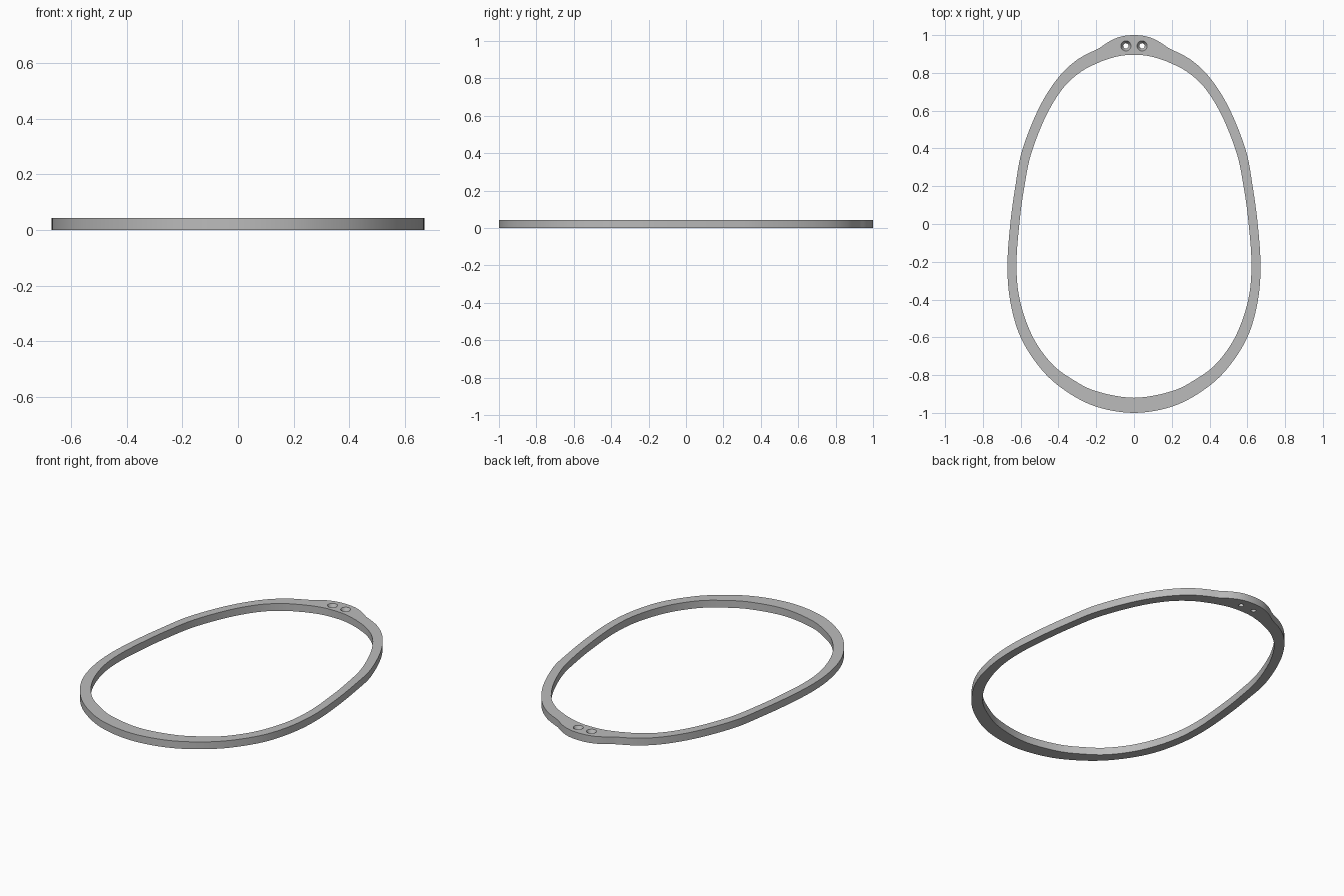
import bpy, bmesh, math
from mathutils import Vector

if "Cube" in bpy.data.objects:
    bpy.data.objects.remove(bpy.data.objects["Cube"])

HEIGHT = 0.043
STEPS = 6

grey = bpy.data.materials.new("plain_grey")
grey.use_nodes = True
colour = (0.5, 0.5, 0.5, 1)
grey.diffuse_color = colour
grey.node_tree.nodes["Principled BSDF"].inputs["Base Color"].default_value = colour


def mirrored(p):
    return (-p[0], p[1])


def smooth_path(points):
    """Smooth curve through points; ends on the centre line are kept level."""
    first = mirrored(points[1]) if points[0][0] == 0 else points[0]
    last = mirrored(points[-2]) if points[-1][0] == 0 else points[-1]
    p = [Vector(q) for q in [first, *points, last]]
    path = []
    for a, b, c, d in zip(p, p[1:], p[2:], p[3:]):
        for i in range(STEPS):
            t = i / STEPS
            path.append(0.5 * (2 * b + (c - a) * t + (2 * a - 5 * b + 4 * c - d) * t**2
                               + (3 * b - a - 3 * c + d) * t**3))
    return path + [p[-2]]


def full_loop(half):
    return half + [Vector(mirrored(q)) for q in half[-2:0:-1]]


# Half outlines from the front centre round to the back centre
outer_side = [(0, -1), (0.2, -0.967), (0.36, -0.885), (0.49, -0.77), (0.6, -0.6),
              (0.655, -0.41), (0.67, -0.22), (0.655, 0), (0.628, 0.2), (0.592, 0.39),
              (0.505, 0.61), (0.405, 0.77), (0.3, 0.87), (0.185, 0.93)]
outer_tab = [(0.185, 0.93), (0.13, 0.967), (0.07, 0.992), (0, 1)]
inner_side = [(0, -0.92), (0.2, -0.885), (0.33, -0.82), (0.44, -0.735), (0.54, -0.59),
              (0.605, -0.4), (0.622, -0.21), (0.605, 0.02), (0.58, 0.2), (0.545, 0.37),
              (0.467, 0.57), (0.375, 0.72), (0.275, 0.81), (0.17, 0.862)]
inner_tab = [(0.17, 0.862), (0.115, 0.88), (0.06, 0.892), (0, 0.895)]

outer = full_loop(smooth_path(outer_side)[:-1] + smooth_path(outer_tab))
inner = full_loop(smooth_path(inner_side)[:-1] + smooth_path(inner_tab))

# Flat ring
bm = bmesh.new()
loops = [[bm.verts.new((q.x, q.y, z)) for q in outline]
         for outline, z in ((outer, 0), (outer, HEIGHT), (inner, HEIGHT), (inner, 0))]
count = len(outer)
for k in range(4):
    a, b = loops[k], loops[(k + 1) % 4]
    for i in range(count):
        j = (i + 1) % count
        bm.faces.new((a[i], a[j], b[j], b[i]))
bmesh.ops.recalc_face_normals(bm, faces=bm.faces)
mesh = bpy.data.meshes.new("egg_shaped_ring")
bm.to_mesh(mesh)
bm.free()
mesh.materials.append(grey)
ring = bpy.data.objects.new("egg_shaped_ring", mesh)
bpy.context.collection.objects.link(ring)


# Countersunk screw holes through the back tab
def hole_cutter(name, x, y):
    profile = [(0.014, -0.02), (0.014, 0.018), (0.027, HEIGHT), (0.027, HEIGHT + 0.02)]
    sides = 32
    cut = bmesh.new()
    rings = [[cut.verts.new((x + r * math.cos(math.tau * i / sides),
                             y + r * math.sin(math.tau * i / sides), z))
              for i in range(sides)] for r, z in profile]
    for low, high in zip(rings, rings[1:]):
        for i in range(sides):
            j = (i + 1) % sides
            cut.faces.new((low[i], low[j], high[j], high[i]))
    cut.faces.new(rings[0][::-1])
    cut.faces.new(rings[-1])
    cut_mesh = bpy.data.meshes.new(name)
    cut.to_mesh(cut_mesh)
    cut.free()
    cut_mesh.materials.append(grey)
    cutter = bpy.data.objects.new(name, cut_mesh)
    bpy.context.collection.objects.link(cutter)
    return cutter


bpy.context.view_layer.objects.active = ring
ring.select_set(True)
for side, label in ((1, "left"), (-1, "right")):
    cutter = hole_cutter(label + "_hole_cutter", side * 0.043, 0.943)
    mod = ring.modifiers.new(label + "_hole", "BOOLEAN")
    mod.operation = "DIFFERENCE"
    mod.solver = "EXACT"
    mod.object = cutter
    bpy.ops.object.modifier_apply(modifier=mod.name)
    bpy.data.objects.remove(cutter)

bpy.ops.object.shade_smooth_by_angle(angle=math.radians(25))
